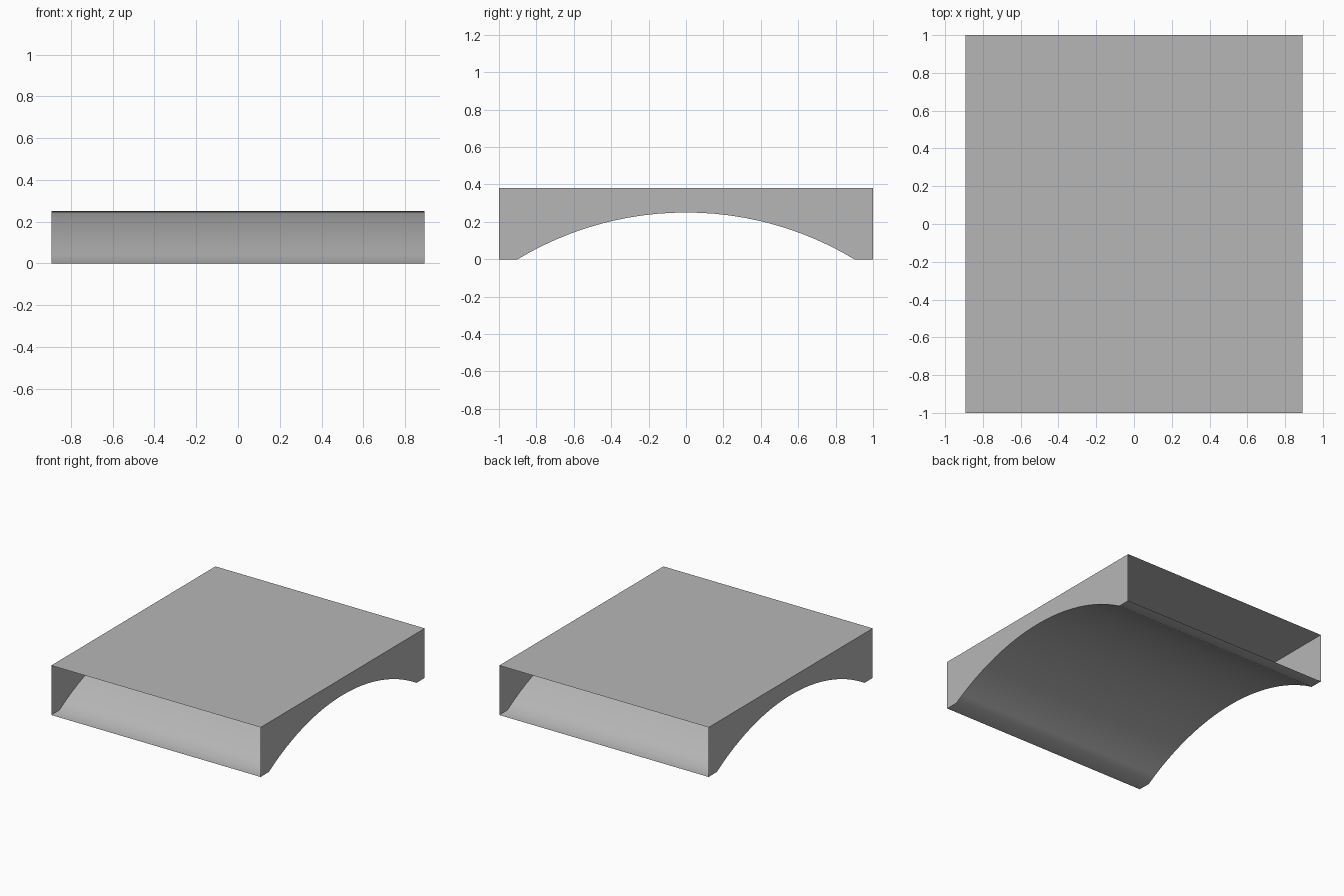
import bpy, math

cube = bpy.data.objects.get("Cube")
if cube:
    bpy.data.objects.remove(cube, do_unlink=True)

HALF_W, HALF_L, HEIGHT = 0.893, 1.0, 0.382
SPAN, RISE, SEGS = 0.9, 0.25, 24

grey = bpy.data.materials.new("stone grey")
grey.use_nodes = True
colour = (0.47, 0.47, 0.47, 1)
grey.diffuse_color = colour
grey.node_tree.nodes["Principled BSDF"].inputs["Base Color"].default_value = colour


def sheet(name, verts, faces):
    mesh = bpy.data.meshes.new(name)
    mesh.from_pydata(verts, [], faces)
    mesh.materials.append(grey)
    obj = bpy.data.objects.new(name, mesh)
    bpy.context.collection.objects.link(obj)
    return obj


# Underside profile (y, z): flat foot, circular arch, flat foot
radius = (SPAN ** 2 + RISE ** 2) / (2 * RISE)
sweep = math.asin(SPAN / radius)
angles = [sweep * (2 * i / SEGS - 1) for i in range(SEGS + 1)]
arch = [(radius * math.sin(a), radius * math.cos(a) - radius + RISE) for a in angles]
profile = [(-HALF_L, 0)] + arch + [(HALF_L, 0)]
n = len(profile)

# Flat deck on top
sheet("deck", [(-HALF_W, -HALF_L, HEIGHT), (HALF_W, -HALF_L, HEIGHT),
               (HALF_W, HALF_L, HEIGHT), (-HALF_W, HALF_L, HEIGHT)], [(0, 1, 2, 3)])

# Arched underside, facing down; both ends stay open
underside = sheet("arched_underside",
                  [(x, y, z) for x in (-HALF_W, HALF_W) for y, z in profile],
                  [(i, i + 1, n + i + 1, n + i) for i in range(n - 1)])

# Side walls, as strips between the arch and the deck
for name, side in (("left_wall", 1), ("right_wall", -1)):
    verts = [(side * HALF_W, y, z) for y, z in profile]
    verts += [(side * HALF_W, y, HEIGHT) for y, z in profile]
    faces = [(i, i + 1, n + i + 1, n + i)[::side] for i in range(n - 1)]
    sheet(name, verts, faces)

# Smooth the arch into its feet
bpy.ops.object.select_all(action="DESELECT")
underside.select_set(True)
bpy.context.view_layer.objects.active = underside
bpy.ops.object.shade_smooth_by_angle(angle=math.radians(40))
